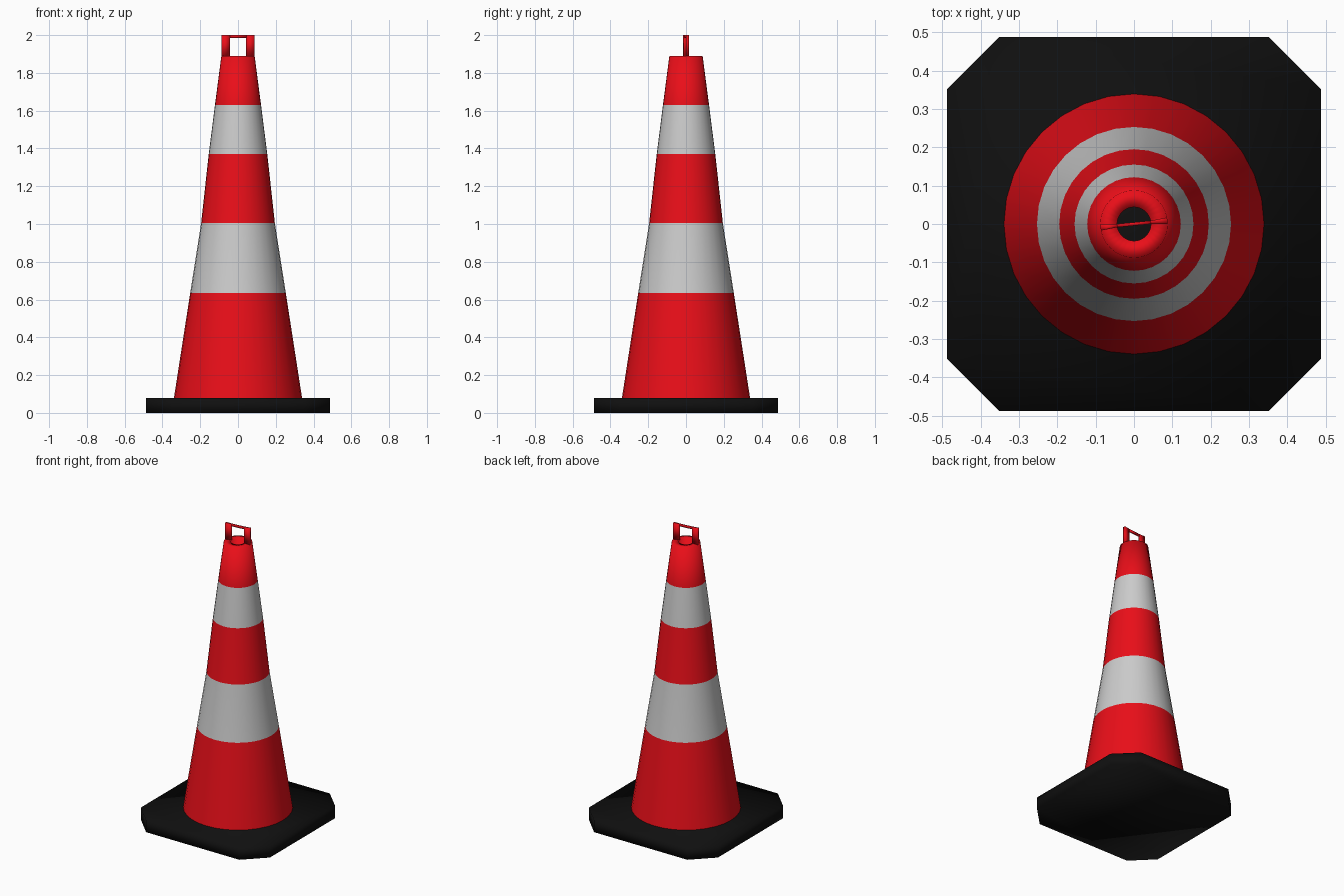
import bpy, bmesh
from math import cos, sin, tau

if "Cube" in bpy.data.objects:
    bpy.data.objects.remove(bpy.data.objects["Cube"])

SIDES = 32


def material(name, rgb):
    m = bpy.data.materials.new(name)
    m.diffuse_color = (*rgb, 1)
    m.use_nodes = True
    m.node_tree.nodes["Principled BSDF"].inputs["Base Color"].default_value = m.diffuse_color
    return m


RED = material("red", (0.82, 0.0045, 0.0095))
WHITE = material("white", (0.8, 0.8, 0.8))
BLACK = material("black", (0.005, 0.005, 0.005))


def finish(name, bm, mats):
    bmesh.ops.recalc_face_normals(bm, faces=bm.faces)
    for f in bm.faces:
        f.smooth = True
    me = bpy.data.meshes.new(name)
    bm.to_mesh(me)
    bm.free()
    ob = bpy.data.objects.new(name, me)
    bpy.context.collection.objects.link(ob)
    for m in mats:
        me.materials.append(m)
    return ob


def prism(bm, pts, z0, z1):
    lo = [bm.verts.new((x, y, z0)) for x, y in pts]
    hi = [bm.verts.new((x, y, z1)) for x, y in pts]
    bm.faces.new(lo[::-1])
    bm.faces.new(hi)
    n = len(pts)
    for i in range(n):
        j = (i + 1) % n
        bm.faces.new((lo[i], lo[j], hi[j], hi[i]))


def polar(r, step):
    a = tau * step / SIDES
    return (r * cos(a), r * sin(a))


# base: square slab with cut corners, shaded smooth throughout
A, C = 0.487, 0.352
bm = bmesh.new()
prism(bm, [(A, -C), (A, C), (C, A), (-C, A), (-A, C), (-A, -C), (-C, -A), (C, -A)], 0, 0.08)
finish("base", bm, [BLACK])

# cone: striped outer wall, flat rim, hollow inside
profile = [(0.339, 0.08), (0.253, 0.635), (0.195, 1.005), (0.155, 1.37),
           (0.122, 1.63), (0.088, 1.89), (0.044, 1.89), (0.295, 0.08)]
stripe = [0, 1, 0, 1, 0, 0, 0]
bm = bmesh.new()
rings = [[bm.verts.new((*polar(r, i), z)) for i in range(SIDES)] for r, z in profile]
for k, mat in enumerate(stripe):
    for i in range(SIDES):
        j = (i + 1) % SIDES
        f = bm.faces.new((rings[k][i], rings[k][j], rings[k + 1][j], rings[k + 1][i]))
        f.material_index = mat
finish("cone", bm, [RED, WHITE])

# handle: two posts rising from opposite rim segments, joined by a thin bar
R, r, H = 0.088, 0.044, SIDES // 2
bm = bmesh.new()
for s in (0, H):
    prism(bm, [polar(r, s), polar(R, s), polar(R, s + 1), polar(r, s + 1)], 1.89, 2.0)
prism(bm, [polar(r, 0), polar(r, 1), polar(r, H), polar(r, H + 1)], 1.985, 2.0)
finish("handle", bm, [RED])
